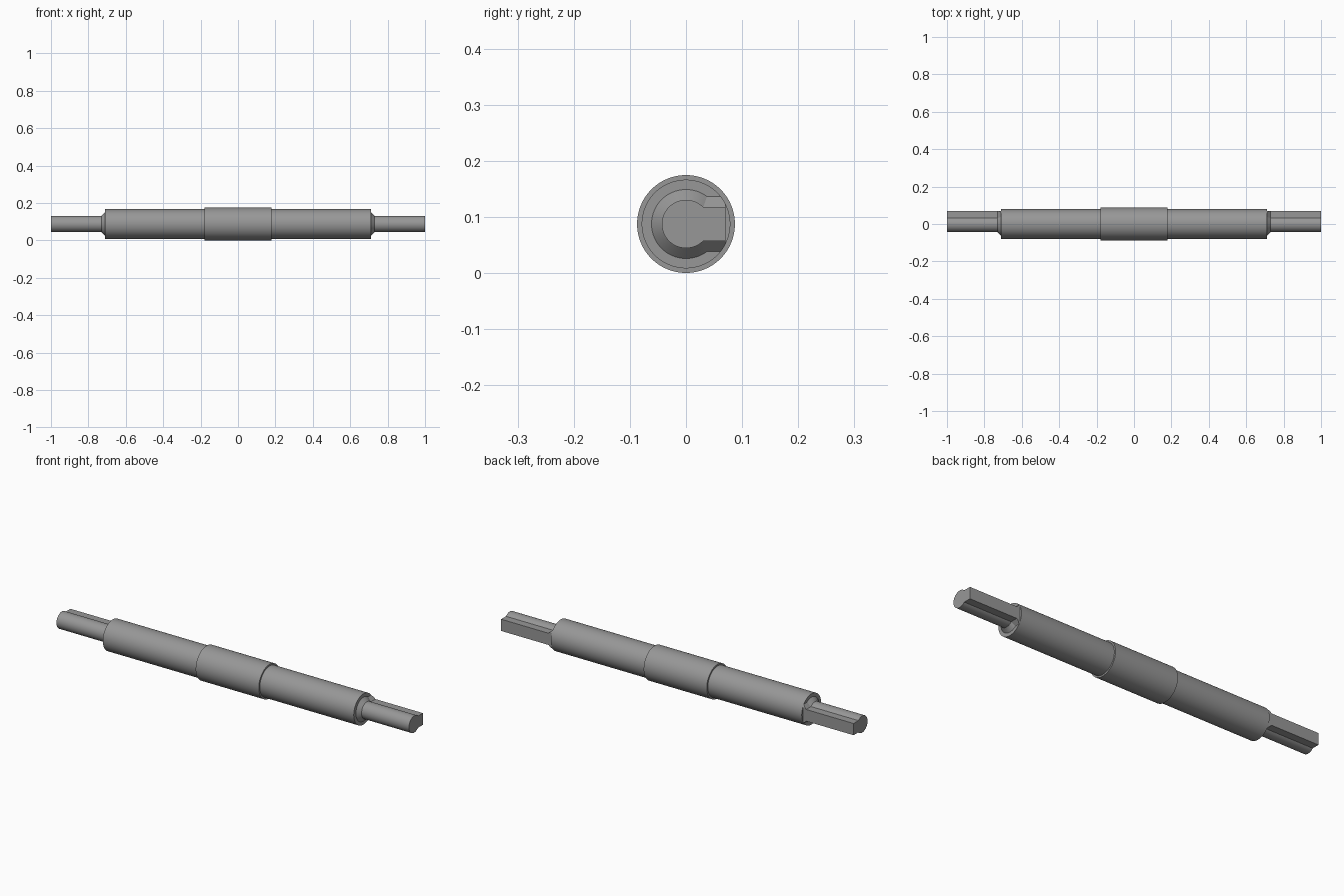
import bpy, bmesh, math

if "Cube" in bpy.data.objects:
    bpy.data.objects.remove(bpy.data.objects["Cube"])

AXIS_Z = 0.0875    # height of the shaft axis
HUB_R, BODY_R = 0.0872, 0.079
KEY_Y = 0.07       # flat back of the key
SEG = 96

steel = bpy.data.materials.new("grey_steel")
steel.diffuse_color = (0.31, 0.31, 0.31, 1)
steel.use_nodes = True
steel.node_tree.nodes["Principled BSDF"].inputs["Base Color"].default_value = steel.diffuse_color


def loft(name, sections):
    """Closed solid through equal-length (x, [(y, z), ...]) sections."""
    bm = bmesh.new()
    rings = [[bm.verts.new((x, y, AXIS_Z + z)) for y, z in pts] for x, pts in sections]
    for a, b in zip(rings, rings[1:]):
        for i in range(len(a)):
            j = (i + 1) % len(a)
            bm.faces.new((a[i], a[j], b[j], b[i]))
    bm.faces.new(rings[0])
    bm.faces.new(rings[-1])
    bmesh.ops.recalc_face_normals(bm, faces=bm.faces[:])
    mesh = bpy.data.meshes.new(name)
    bm.to_mesh(mesh)
    bm.free()
    mesh.materials.append(steel)
    obj = bpy.data.objects.new(name, mesh)
    bpy.context.collection.objects.link(obj)
    return obj


def activate(obj):
    bpy.ops.object.select_all(action='DESELECT')
    obj.select_set(True)
    bpy.context.view_layer.objects.active = obj


def smooth(obj):
    activate(obj)
    bpy.ops.object.shade_smooth_by_angle(angle=math.radians(25))


def circle(r):
    return [(r * math.cos(2 * math.pi * i / SEG), r * math.sin(2 * math.pi * i / SEG))
            for i in range(SEG)]


def keyhole(r, h):
    """Round shaft section with a square key of half height h on the back."""
    a = math.asin(h / r)
    n = 64
    arc = [a + (2 * math.pi - 2 * a) * i / n for i in range(n + 1)]
    return [(r * math.cos(t), r * math.sin(t)) for t in arc] + [(KEY_Y, -h), (KEY_Y, h)]


# Stepped barrel with the wider hub in the middle
smooth(loft("barrel", [(x, circle(r)) for x, r in (
    (-0.712, BODY_R), (-0.179, BODY_R), (-0.179, HUB_R),
    (0.179, HUB_R), (0.179, BODY_R), (0.712, BODY_R))]))

# Keyed shaft ends, with a chamfered collar trimmed to the barrel radius
wide, narrow = keyhole(0.0615, 0.049), keyhole(0.043, 0.030)
for side, label in ((-1, "left"), (1, "right")):
    end = loft(label + "_shaft_end", [
        (side * 0.69, wide), (side * 0.712, wide),
        (side * 0.731, narrow), (side * 1.0, narrow)])
    trim = loft("trim_cutter", [(side * 0.6, circle(BODY_R)), (side * 1.1, circle(BODY_R))])
    trim.hide_render = True
    mod = end.modifiers.new("trim", 'BOOLEAN')
    mod.operation = 'INTERSECT'
    mod.solver = 'EXACT'
    mod.object = trim
    activate(end)
    bpy.ops.object.modifier_apply(modifier=mod.name)
    bpy.data.objects.remove(trim)
    smooth(end)
